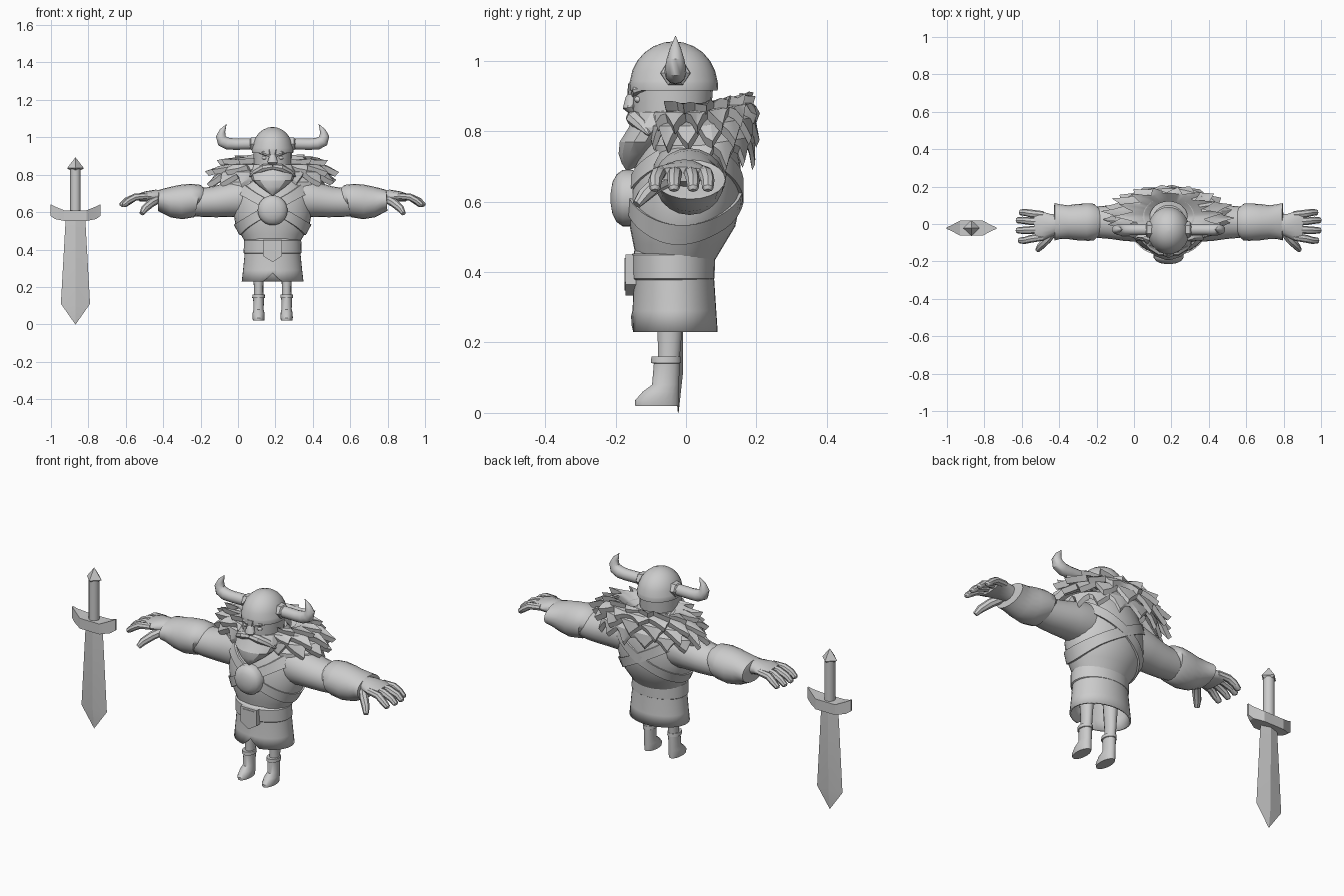
import bpy, bmesh, random
from math import sin, cos, pi, radians
from mathutils import Vector

if "Cube" in bpy.data.objects:
    bpy.data.objects.remove(bpy.data.objects["Cube"])
random.seed(4)
BODY_X, SWORD_X = 0.185, -0.869

clay = bpy.data.materials.new("plain_grey")
clay.use_nodes = True
grey = (0.6, 0.6, 0.6, 1)
clay.diffuse_color = grey
clay.node_tree.nodes["Principled BSDF"].inputs["Base Color"].default_value = grey


def finish(name, bm, x=BODY_X, y=0, mirror=False, angle=40, solid=0):
    bmesh.ops.recalc_face_normals(bm, faces=bm.faces)
    mesh = bpy.data.meshes.new(name)
    bm.to_mesh(mesh)
    bm.free()
    mesh.materials.append(clay)
    mesh.shade_smooth()
    mesh.set_sharp_from_angle(angle=radians(angle))
    ob = bpy.data.objects.new(name, mesh)
    ob.location = (x, y, 0)
    bpy.context.collection.objects.link(ob)
    if solid:
        ob.modifiers.new("thickness", "SOLIDIFY").thickness = solid
    if mirror:
        ob.modifiers.new("mirror", "MIRROR").use_mirror_merge = False


def loft(bm, rings, caps=True):
    rows = [[bm.verts.new(p) for p in ring] for ring in rings]
    n = len(rows[0])
    for a, b in zip(rows, rows[1:]):
        for i in range(n):
            j = (i + 1) % n
            bm.faces.new((a[i], a[j], b[j], b[i]))
    if caps:
        bm.faces.new(rows[0])
        bm.faces.new(rows[-1])
    return rows


def stack(bm, sections, n=24, x=0, caps=True):
    """Horizontal ellipses: (z, y centre, x radius, y radius)."""
    return loft(bm, [[(x + rx * cos(2 * pi * i / n), y + ry * sin(2 * pi * i / n), z)
                      for i in range(n)] for z, y, rx, ry in sections], caps)


def tube(bm, points, n=12):
    """Round sections along a path: (x, y, z, depth radius, other radius)."""
    pos = [Vector(p[:3]) for p in points]
    rings = []
    for k, p in enumerate(points):
        t = (pos[min(k + 1, len(pos) - 1)] - pos[max(k - 1, 0)]).normalized()
        side = Vector((0, 1, 0))
        side = (side - t * t.dot(side)).normalized()
        up = side.cross(t)
        rings.append([pos[k] + side * p[3] * cos(2 * pi * i / n) + up * p[4] * sin(2 * pi * i / n)
                      for i in range(n)])
    loft(bm, rings)


def ball(bm, centre, size):
    for p in bmesh.ops.create_uvsphere(bm, u_segments=14, v_segments=8, radius=1)["verts"]:
        p.co = Vector(centre) + p.co * Vector(size)


def plate(bm, outline, y_front, y_back):
    """Front-facing polygon given as (x, z), with depth."""
    loft(bm, [[(x, y, z) for x, z in outline] for y in (y_front, y_back)])


# Torso
TORSO = [(.43, -.03, .14, .11), (.48, -.02, .17, .13), (.53, -.01, .198, .15), (.6, -.005, .21, .16),
         (.7, .005, .21, .15), (.78, .015, .17, .125), (.85, .01, .09, .09)]
bm = bmesh.new()
stack(bm, TORSO, 32)
finish("torso", bm)


def torso_point(z, a, out):
    z = min(max(z, TORSO[0][0]), TORSO[-1][0])
    for lo, hi in zip(TORSO, TORSO[1:]):
        if z <= hi[0]:
            break
    t = (z - lo[0]) / (hi[0] - lo[0])
    _, y, rx, ry = [p + (q - p) * t for p, q in zip(lo, hi)]
    return ((rx + out) * cos(a), y + (ry + out) * sin(a), z)


# Crossed straps and chest disc
for name, s in (("left_strap", 1), ("right_strap", -1)):
    bm = bmesh.new()
    rings = []
    for dz, out in ((-.028, -.02), (-.028, .009), (.028, .009), (.028, -.02)):
        rings.append([torso_point(.625 - s * .12 * cos(2 * pi * i / 48) + dz, 2 * pi * i / 48, out)
                      for i in range(48)])
    loft(bm, rings, False)
    finish(name, bm)
bm = bmesh.new()
loft(bm, [[(r * cos(2 * pi * i / 24), y, .61 + r * sin(2 * pi * i / 24)) for i in range(24)]
          for y, r in ((-.15, .08), (-.18, .08), (-.197, .068), (-.209, .045), (-.214, .015))])
finish("chest_disc", bm)

# Skirt with a front notch, belt and buckle
bm = bmesh.new()
rows = stack(bm, [(.23, -.033, .165, .123), (.29, -.033, .158, .119), (.38, -.034, .149, .114),
                  (.46, -.035, .143, .112)], 40, caps=False)
for v in rows[0]:
    if v.co.y < -.1 and abs(v.co.x) < .035:
        v.co.z += .045 - abs(v.co.x)
finish("skirt", bm, solid=.008)
bm = bmesh.new()
stack(bm, [(.378, -.037, .15, .114), (.382, -.037, .155, .118), (.448, -.037, .153, .12), (.453, -.037, .146, .114)], 32)
finish("belt", bm)
bm = bmesh.new()
plate(bm, [(-.05, .45), (.05, .45), (.05, .365), (0, .333), (-.05, .365)], -.172, -.13)
plate(bm, [(-.038, .44), (.038, .44), (.038, .372), (0, .348), (-.038, .372)], -.175, -.15)
finish("buckle", bm)

# Legs and boots
bm = bmesh.new()
stack(bm, [(.13, -.05, .026, .03), (.2, -.047, .025, .034), (.4, -.045, .04, .045)], 14, .075)
finish("legs", bm, mirror=True)
bm = bmesh.new()
stack(bm, [(.02, -.083, .03, .062), (.035, -.083, .033, .063), (.06, -.072, .032, .052), (.08, -.058, .027, .039),
           (.14, -.055, .029, .037), (.142, -.057, .034, .043), (.16, -.057, .033, .042)], 18, .075)
finish("boots", bm, mirror=True)

# Arms, bracers and hands
bm = bmesh.new()
tube(bm, [(.08, .01, .68, .1, .1), (.17, .01, .675, .105, .105), (.24, .01, .665, .1, .092), (.31, .01, .655, .09, .083),
          (.37, .01, .652, .085, .078), (.5, .01, .655, .07, .07)], 20)
finish("arms", bm, mirror=True)
bm = bmesh.new()
tube(bm, [(.39, .01, .655, .08, .072), (.4, .01, .663, .098, .084), (.43, .01, .662, .1, .09),
          (.49, .01, .654, .097, .092), (.54, .01, .655, .09, .083), (.58, .012, .661, .093, .068),
          (.61, .012, .663, .1, .056), (.612, .012, .663, .08, .045)], 20)
finish("bracers", bm, mirror=True)
bm = bmesh.new()
tube(bm, [(.59, 0, .678, .05, .04), (.63, -.005, .684, .06, .036), (.68, -.01, .684, .08, .027),
          (.715, -.012, .678, .08, .021)], 16)
for y0, y1, tip in ((.05, .062, .795), (.01, .02, .812), (-.03, -.034, .812), (-.07, -.088, .8)):
    tube(bm, [(.67, y0, .686, .019, .017), (.735, (y0 + y1) / 2, .68, .021, .019),
              (tip - .03, y1, .66, .019, .018), (tip - .004, y1, .638, .016, .014), (tip, y1, .632, .008, .007)], 8)
tube(bm, [(.61, -.035, .67, .022, .022), (.65, -.085, .648, .023, .023), (.685, -.12, .617, .02, .02),
          (.7, -.14, .592, .013, .013)], 8)
finish("hands", bm, mirror=True)

# Head, face and beard
bm = bmesh.new()
stack(bm, [(.74, -.03, .07, .08), (.8, -.04, .098, .105), (.86, -.04, .102, .112), (.94, -.037, .103, .115)], 20)
finish("head", bm)
bm = bmesh.new()
tube(bm, [(0, -.14, .92, .014, .016), (0, -.155, .89, .018, .021), (0, -.16, .868, .02, .029),
          (0, -.148, .852, .01, .016)], 10)
finish("nose", bm)
bm = bmesh.new()
tube(bm, [(.005, -.145, .902, .012, .012), (.045, -.14, .916, .014, .013), (.085, -.1, .926, .006, .006)], 8)
finish("brows", bm, mirror=True, angle=30)
bm = bmesh.new()
ball(bm, (.042, -.135, .89), (.016, .012, .01))
finish("eyes", bm, mirror=True)
bm = bmesh.new()
tube(bm, [(0, -.148, .842, .022, .016), (.045, -.146, .836, .025, .021), (.09, -.12, .815, .022, .018),
          (.122, -.105, .79, .004, .004)], 8)
finish("moustache", bm, mirror=True, angle=30)
bm = bmesh.new()
stack(bm, [(.855, -.06, .108, .085), (.81, -.09, .122, .075), (.77, -.115, .108, .075),
           (.735, -.135, .068, .058), (.71, -.15, .034, .034), (.69, -.165, .004, .006)], 14)
finish("beard", bm, angle=25)

# Helmet, horn mounts and horns
bm = bmesh.new()
stack(bm, [(.915, -.035, .11, .125), (.935, -.035, .112, .126)]
      + [(.93 + .125 * sin(a), -.035, .11 * cos(a), .125 * cos(a)) for a in (.1, .35, .6, .85, 1.1, 1.35, 1.55)], 28)
finish("helmet", bm)
bm = bmesh.new()
stack(bm, [(.935, -.153, .025, .012), (.905, -.156, .016, .01), (.89, -.156, .004, .006)], 8)
finish("helmet_nose_guard", bm)
bm = bmesh.new()
tube(bm, [(.08, -.03, .965, .044, .04), (.115, -.03, .965, .042, .038), (.122, -.03, .965, .03, .03)], 6)
finish("horn_mounts", bm, mirror=True, angle=25)
bm = bmesh.new()
tube(bm, [(.09, -.03, .965, .03, .03), (.2, -.03, .963, .03, .03), (.24, -.03, .966, .031, .032),
          (.268, -.03, .98, .03, .032), (.277, -.03, 1.005, .025, .026), (.268, -.03, 1.035, .016, .016),
          (.247, -.03, 1.07, .001, .001)], 12)
finish("horns", bm, mirror=True)

# Shaggy fur mantle: overlapping jagged layers, each (z, y centre, x radius, y radius) at root, middle and tip
bm = bmesh.new()
LAYERS = [((.8, .045, .2, .12), (.76, .045, .275, .15), (.695, .05, .3, .15)),
          ((.84, .045, .17, .11), (.815, .045, .285, .152), (.755, .05, .35, .158)),
          ((.86, .045, .13, .1), (.855, .045, .25, .145), (.82, .05, .355, .162)),
          ((.84, .04, .1, .08), (.88, .045, .18, .12), (.88, .05, .305, .15))]
COUNT = 56
for layer, sections in enumerate(LAYERS):
    rings = []
    for part, (z, y, rx, ry) in enumerate(sections):
        ring = []
        for i in range(COUNT):
            a = 2 * pi * (i + layer * 1.5) / COUNT
            lift = .025 * max(0, sin(a))
            ring.append(Vector((rx * cos(a), y + ry * sin(a), z + lift)))
        rings.append(ring)
    for i in range(COUNT):
        # Tuft tips every fourth vertex, the rest pulled back towards the middle ring
        reach = (random.uniform(.85, 1.12), .45, .1, .45)[i % 4]
        rings[2][i] = rings[1][i].lerp(rings[2][i], reach)
        rings[2][i].z += random.uniform(-.008, .008)
    under = [p * .94 + Vector((0, .003, .025)) for p in rings[2]]
    loft(bm, rings + [under, rings[0]], False)
finish("fur_mantle", bm, angle=30)

# Sword standing point down
bm = bmesh.new()
stack(bm, [(0, 0, .001, .001), (.11, 0, .078, .013), (.57, 0, .052, .016)], 4)
finish("sword_blade", bm, SWORD_X, -.022, angle=10)
bm = bmesh.new()
loft(bm, [[(x, -d, lo), (x, d, lo), (x, d, hi), (x, -d, hi)] for x, lo, hi, d in
          ((-.133, .58, .642, .004), (-.11, .563, .63, .014), (-.06, .553, .61, .04), (.06, .553, .61, .04),
           (.11, .563, .63, .014), (.133, .58, .642, .004))])
finish("sword_guard", bm, SWORD_X, -.022, angle=20)
bm = bmesh.new()
stack(bm, [(.59, 0, .028, .028), (.84, 0, .028, .028)], 12)
finish("sword_grip", bm, SWORD_X, -.022)
bm = bmesh.new()
stack(bm, [(.825, 0, .03, .03), (.835, 0, .045, .043), (.892, 0, .001, .001)], 4)
finish("sword_pommel", bm, SWORD_X, -.022, angle=20)
